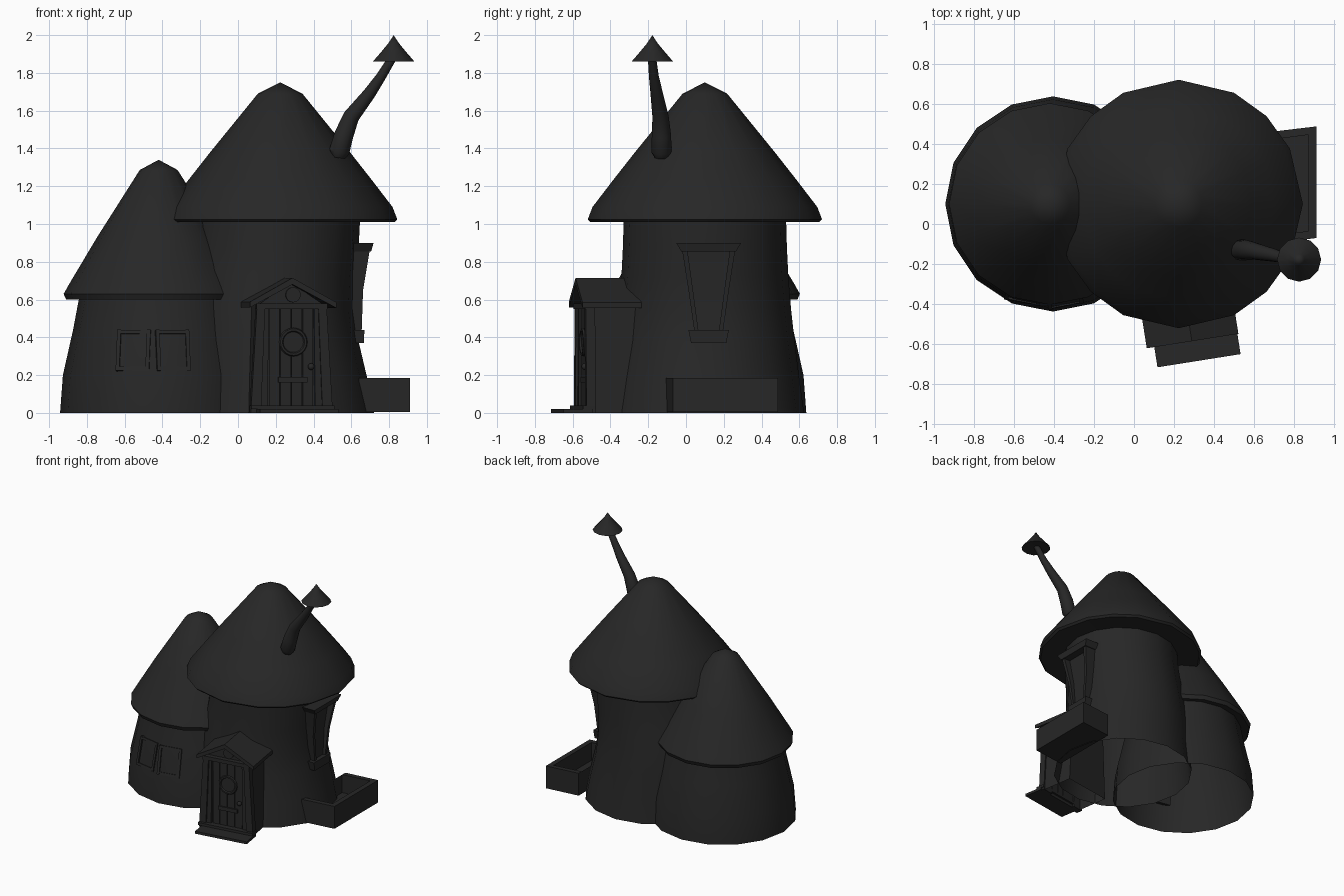
import bpy, bmesh
from math import sin, cos, pi, radians
from mathutils import Matrix, Vector

cube = bpy.data.objects.get("Cube")
if cube:
    bpy.data.objects.remove(cube, do_unlink=True)

charcoal = bpy.data.materials.new("charcoal")
charcoal.use_nodes = True
charcoal.diffuse_color = (0.02, 0.02, 0.02, 1)
charcoal.node_tree.nodes["Principled BSDF"].inputs["Base Color"].default_value = (0.02, 0.02, 0.02, 1)


def finish(ob, name):
    ob.name = name
    ob.data.materials.append(charcoal)
    bpy.ops.object.select_all(action='DESELECT')
    ob.select_set(True)
    bpy.context.view_layer.objects.active = ob
    bpy.ops.object.shade_smooth_by_angle(angle=radians(35))


def skin(name, loops, M=Matrix(), caps=True):
    """Bridge matching loops of points and cap both ends if wanted."""
    bm = bmesh.new()
    rows = [[bm.verts.new(M @ Vector(p)) for p in loop] for loop in loops]
    n = len(rows[0])
    for a, b in zip(rows, rows[1:]):
        for i in range(n):
            j = (i + 1) % n
            bm.faces.new((a[i], a[j], b[j], b[i]))
    if caps:
        bm.faces.new(rows[0])
        bm.faces.new(rows[-1])
    bmesh.ops.remove_doubles(bm, verts=bm.verts, dist=0.0005)
    bmesh.ops.recalc_face_normals(bm, faces=bm.faces)
    me = bpy.data.meshes.new(name)
    bm.to_mesh(me)
    bm.free()
    ob = bpy.data.objects.new(name, me)
    bpy.context.collection.objects.link(ob)
    finish(ob, name)


def ring_points(x, y, r, z, n=16, nudge=0):
    angles = [2 * pi * i / n for i in range(n)]
    angles = [a + nudge * sin(4 * a) for a in angles]
    return [(x + r * cos(a), y + r * sin(a), z) for a in angles]


def turned(name, x, y, profile, n=16, M=Matrix(), caps=True, nudge=0):
    """Revolve (radius, height) pairs about an upright axis."""
    skin(name, [ring_points(x, y, r, z, n, nudge) for r, z in profile], M, caps)


def stack(name, sections, M=Matrix(), caps=True):
    """Rectangles (z, x0, x1, y0, y1) joined upward."""
    skin(name, [[(a, c, z), (b, c, z), (b, d, z), (a, d, z)]
                for z, a, b, c, d in sections], M, caps)


def box(name, x0, x1, y0, y1, z0, z1, M=Matrix()):
    stack(name, [(z0, x0, x1, y0, y1), (z1, x0, x1, y0, y1)], M)


def prism(name, outline, y0, y1, M=Matrix()):
    skin(name, [[(x, y, z) for x, z in outline] for y in (y0, y1)], M)


def mirrored(name, sections, M):
    stack("right_" + name, sections, M)
    stack("left_" + name, [(z, -b, -a, c, d) for z, a, b, c, d in sections], M)


# Round walls, open underneath; the tower's waist leans toward the annex
tower = [(0.195, 0.525, 0), (0.185, 0.5, 0.18), (0.163, 0.475, 0.38), (0.163, 0.456, 0.55),
         (0.183, 0.442, 0.72), (0.205, 0.434, 0.88), (0.216, 0.43, 1.02)]
skin("tower_wall", [ring_points(x, 0.1, r, z) for x, r, z in tower], caps=False)
turned("annex_wall", -0.405, 0.1, [(0.537, 0), (0.522, 0.2), (0.468, 0.44), (0.436, 0.61)], caps=False)

# Thatched cone roofs
turned("tower_roof", 0.223, 0.1, [(0.42, 1.02), (0.605, 1.01), (0.62, 1.025), (0.595, 1.09),
                                  (0.48, 1.24), (0.37, 1.38), (0.118, 1.69), (0, 1.75)],
       caps=False, nudge=radians(4))
turned("annex_roof", -0.42, 0.1, [(0.42, 0.61), (0.49, 0.6), (0.503, 0.63), (0.475, 0.68),
                                  (0.326, 0.93), (0.1, 1.286), (0, 1.34)], caps=False)

# Crooked chimney with a pointed cap
curve = bpy.data.curves.new("chimney", 'CURVE')
curve.dimensions = '3D'
curve.bevel_depth = 1
curve.bevel_resolution = 4
curve.use_fill_caps = True
path = [(0.53, -0.13, 1.35, 0.035), (0.535, -0.13, 1.38, 0.054), (0.56, -0.13, 1.47, 0.051),
        (0.6, -0.135, 1.57, 0.043), (0.695, -0.155, 1.69, 0.033), (0.757, -0.17, 1.78, 0.026),
        (0.818, -0.18, 1.88, 0.022)]
spline = curve.splines.new('POLY')
spline.points.add(len(path) - 1)
for pt, (x, y, z, r) in zip(spline.points, path):
    pt.co = (x, y, z, 1)
    pt.radius = r
chimney = bpy.data.objects.new("chimney", curve)
bpy.context.collection.objects.link(chimney)
bpy.ops.object.select_all(action='DESELECT')
chimney.select_set(True)
bpy.context.view_layer.objects.active = chimney
bpy.ops.object.convert(target='MESH')
finish(bpy.context.view_layer.objects.active, "chimney")
turned("chimney_cap", 0.824, -0.178, [(0.03, 1.872), (0.11, 1.86), (0.065, 1.912),
                                      (0.028, 1.957), (0, 2)], 12)

# Porch, turned slightly from the front
P = Matrix.Translation((0.285, -0.56, 0)) @ Matrix.Rotation(radians(9), 4, 'Z')
stack("porch_body", [(0, -0.2, 0.21, 0.035, 0.3), (0.57, -0.175, 0.175, 0.035, 0.3)], P, caps=False)
prism("porch_gable", [(-0.18, 0.57), (0.18, 0.57), (0, 0.69)], 0.03, 0.27, P)
prism("porch_roof", [(0, 0.715), (-0.228, 0.588), (-0.228, 0.558), (0, 0.68),
                     (0.235, 0.555), (0.235, 0.585)], -0.025, 0.29, P)
box("porch_beam", -0.19, 0.19, -0.005, 0.05, 0.55, 0.58, P)
mirrored("porch_post", [(0, 0.165, 0.22, 0, 0.05), (0.56, 0.143, 0.187, 0, 0.05)], P)
mirrored("door_jamb", [(0, 0.127, 0.17, 0.012, 0.05), (0.56, 0.122, 0.15, 0.012, 0.05)], P)
box("lower_step", -0.19, 0.23, -0.127, 0.03, 0, 0.02, P)
box("upper_step", -0.22, 0.225, -0.02, 0.05, 0.02, 0.04, P)

# Plank door with strap, knob and round window
for i in range(4):
    x = -0.12 + i * 0.06
    box("door_plank", x + 0.002, x + 0.058, 0.022, 0.05, 0.04, 0.555, P)
box("door_strap", -0.07, 0.085, 0.012, 0.04, 0.16, 0.19, P)
facing = Matrix.Rotation(pi / 2, 4, 'X')


def disc(name, x, z, r, depth):
    turned(name, 0, 0, [(r, 0), (r, depth)], 16, P @ Matrix.Translation((x, 0.04, z)) @ facing)


disc("door_window", 0.01, 0.375, 0.06, 0.025)
disc("gable_window", 0.01, 0.625, 0.04, 0.025)
bpy.ops.mesh.primitive_torus_add(major_radius=0.065, minor_radius=0.011,
                                 major_segments=20, minor_segments=6)
ring = bpy.context.object
ring.matrix_world = P @ Matrix.Translation((0.01, 0.014, 0.375)) @ facing
finish(ring, "door_window_ring")
bpy.ops.mesh.primitive_uv_sphere_add(segments=10, ring_count=6, radius=0.018)
knob = bpy.context.object
knob.matrix_world = P @ Matrix.Translation((0.105, 0.008, 0.245))
finish(knob, "door_knob")

# Two annex windows lying on the sloping wall
for side, x, y, turn in (("left", -0.345, -0.376, 11), ("right", -0.553, -0.358, -11)):
    W = (Matrix.Translation((x, y, 0.33)) @ Matrix.Rotation(radians(turn), 4, 'Z')
         @ Matrix.Rotation(radians(-12), 4, 'X'))
    box(side + "_annex_pane", -0.08, 0.08, -0.002, 0.03, -0.1, 0.1, W)
    for s in (-0.08, 0.08):
        box(side + "_annex_frame_upright", s - 0.01, s + 0.01, -0.014, 0.03, -0.11, 0.11, W)
    for s in (-0.1, 0.1):
        box(side + "_annex_frame_rail", -0.09, 0.09, -0.012, 0.03, s - 0.01, s + 0.01, W)

# Tapered tower window with lintel and sill
T = Matrix.Translation((0, 0.12, 0)) @ Matrix.Rotation(pi / 2, 4, 'Z')
mirrored("window_frame", [(0.44, 0.055, 0.077, -0.655, -0.58), (0.65, 0.083, 0.107, -0.662, -0.58),
                          (0.86, 0.112, 0.14, -0.697, -0.6)], T)
stack("window_pane", [(0.44, -0.07, 0.07, -0.636, -0.55), (0.65, -0.1, 0.1, -0.628, -0.55),
                      (0.86, -0.13, 0.13, -0.645, -0.55)], T)
stack("window_lintel", [(0.855, -0.145, 0.145, -0.705, -0.6), (0.9, -0.172, 0.172, -0.718, -0.6)], T)
stack("window_sill", [(0.37, -0.093, 0.093, -0.667, -0.59), (0.44, -0.107, 0.107, -0.669, -0.59)], T)

# Open planter box beside the tower
outer = [(0.64, -0.105), (0.91, -0.07), (0.91, 0.487), (0.64, 0.455)]
inner = [(0.64, -0.067), (0.87, -0.035), (0.87, 0.445), (0.64, 0.415)]
skin("planter", [[(x, y, z) for x, y in loop] for loop, z in
                 ((outer, 0.005), (outer, 0.185), (inner, 0.185), (inner, 0.04))])
